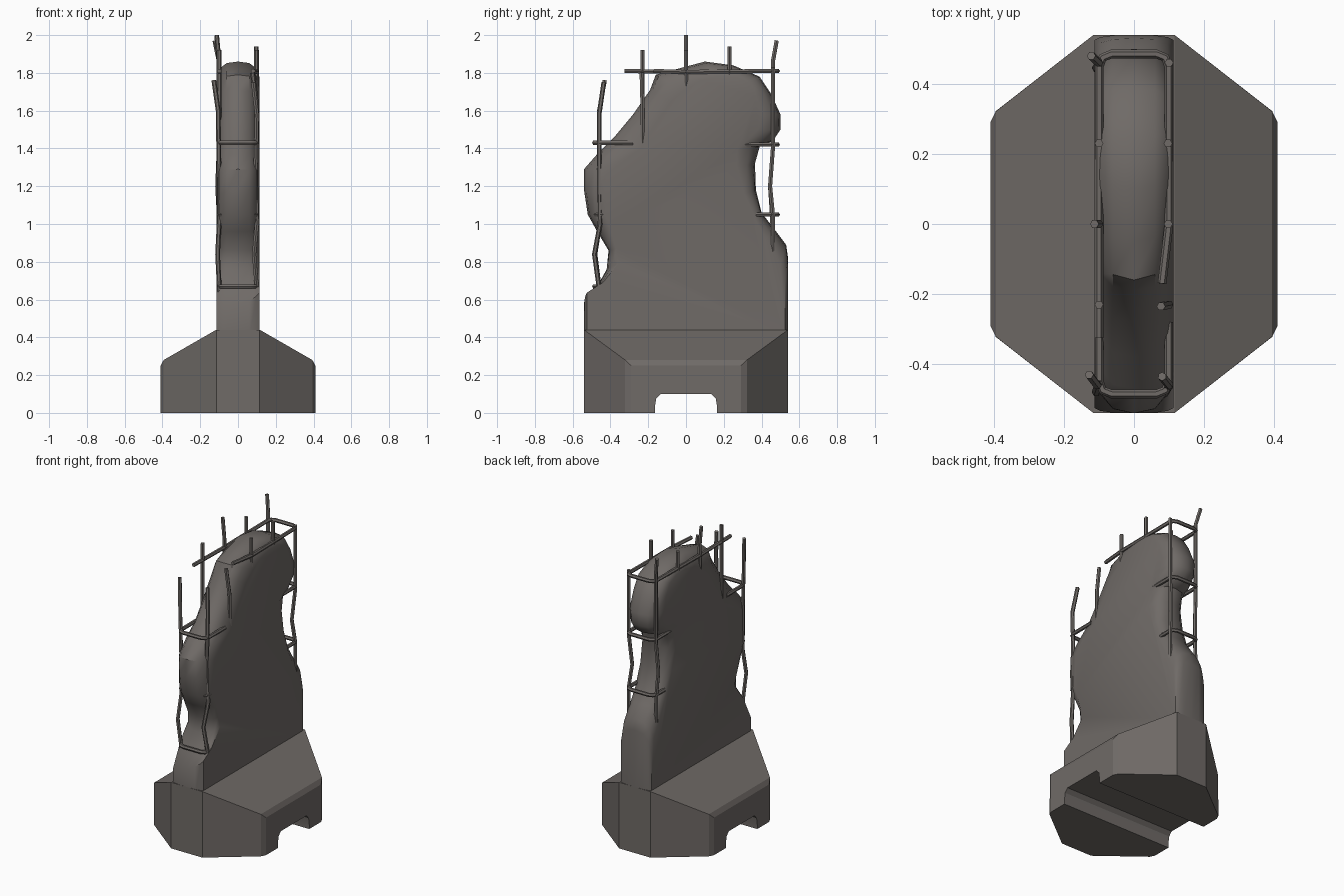
import bpy, bmesh, math

if "Cube" in bpy.data.objects:
    bpy.data.objects.remove(bpy.data.objects["Cube"])

mat = bpy.data.materials.new("weathered grey brown")
mat.diffuse_color = (0.16, 0.145, 0.135, 1)
mat.use_nodes = True
mat.node_tree.nodes["Principled BSDF"].inputs["Base Color"].default_value = mat.diffuse_color


def finish(ob, angle=35):
    bpy.ops.object.select_all(action='DESELECT')
    ob.select_set(True)
    bpy.context.view_layer.objects.active = ob
    bpy.ops.object.shade_smooth_by_angle(angle=math.radians(angle))


def add_mesh(name, bm):
    bmesh.ops.recalc_face_normals(bm, faces=bm.faces)
    me = bpy.data.meshes.new(name)
    bm.to_mesh(me)
    bm.free()
    ob = bpy.data.objects.new(name, me)
    bpy.context.collection.objects.link(ob)
    me.materials.append(mat)
    return ob


# Barrier foot: tapered eight-sided block with sloping shoulders
bm = bmesh.new()
plan = [(.41, -.31, .27), (.41, .31, .27), (.115, .54, .44), (-.115, .54, .44),
        (-.41, .31, .27), (-.41, -.31, .27), (-.115, -.54, .44), (.115, -.54, .44)]
low = [bm.verts.new((x, y, 0)) for x, y, z in plan]
top = [bm.verts.new(p) for p in plan]
bm.faces.new(low)
for i in range(8):
    j = (i + 1) % 8
    bm.faces.new((low[i], low[j], top[j], top[i]))
for ids in ((0, 1, 2, 7), (4, 5, 6, 3), (2, 3, 6, 7)):
    bm.faces.new([top[i] for i in ids])
edges = [e for e in bm.edges if all(abs(v.co.x) > .4 for v in e.verts)
         and not all(v.co.z < .01 for v in e.verts)]
bmesh.ops.bevel(bm, geom=edges, offset=.02, segments=1, affect='EDGES')
foot = add_mesh("barrier_foot", bm)

# Lifting slot cut through the foot
bm = bmesh.new()
slot = [(-.165, -.1), (-.165, .03), (-.158, .075), (-.135, .1),
        (.135, .1), (.158, .075), (.165, .03), (.165, -.1)]
ends = [[bm.verts.new((x, y, z)) for y, z in slot] for x in (-.6, .6)]
for ring in ends:
    bm.faces.new(ring)
for i in range(8):
    j = (i + 1) % 8
    bm.faces.new((ends[0][i], ends[0][j], ends[1][j], ends[1][i]))
cutter = add_mesh("slot_cutter", bm)
mod = foot.modifiers.new("slot", 'BOOLEAN')
mod.operation = 'DIFFERENCE'
mod.solver = 'EXACT'
mod.object = cutter
bpy.context.view_layer.objects.active = foot
bpy.ops.object.modifier_apply(modifier="slot")
bpy.data.objects.remove(cutter)
finish(foot, 25)

# Broken wall: each entry is (y, z) at the middle, then (y, z) at the flat sides
outline = [
    (-.54, .40, -.525, .40), (-.54, .56, -.525, .58), (-.47, .67, -.44, .69),
    (-.42, .76, -.35, .80), (-.41, .86, -.37, .87), (-.47, .96, -.40, .97),
    (-.52, 1.05, -.43, 1.05), (-.54, 1.18, -.42, 1.13), (-.54, 1.29, -.41, 1.27),
    (-.47, 1.37, -.34, 1.34), (-.38, 1.46, -.24, 1.40), (-.28, 1.58, -.16, 1.53),
    (-.19, 1.71, -.08, 1.65), (-.16, 1.79, 0, 1.71), (-.05, 1.82, .08, 1.76),
    (.10, 1.86, .17, 1.78), (.25, 1.84, .26, 1.78), (.39, 1.78, .33, 1.75),
    (.45, 1.69, .37, 1.68), (.50, 1.58, .40, 1.58), (.50, 1.50, .38, 1.50),
    (.46, 1.44, .32, 1.44), (.39, 1.41, .27, 1.39), (.365, 1.32, .27, 1.30),
    (.37, 1.18, .31, 1.16), (.40, 1.06, .37, 1.02), (.47, .97, .42, .92),
    (.53, .89, .50, .78), (.54, .82, .525, .70), (.54, .40, .525, .40)]
stations = [(-.113, 0), (-.096, .55), (-.06, .9), (0, 1), (.06, .9), (.096, .55), (.113, 0)]
bm = bmesh.new()
rings = []
for x, t in stations:
    ring = []
    for i, (by, bz, ry, rz) in enumerate(outline):
        z = rz + (bz - rz) * t
        if i == 1:
            z += x * .5          # front break line climbs from left to right
        ring.append(bm.verts.new((x, ry + (by - ry) * t, z)))
    rings.append(ring)
for a, b in zip(rings, rings[1:]):
    for i in range(len(outline)):
        j = (i + 1) % len(outline)
        bm.faces.new((a[i], a[j], b[j], b[i]))
bm.faces.new(rings[0])
bm.faces.new(rings[-1])
finish(add_mesh("broken_wall", bm), 40)


# Exposed steel bars
def bar(name, pts, r=.0125):
    cu = bpy.data.curves.new(name, 'CURVE')
    cu.dimensions = '3D'
    cu.bevel_depth = r
    cu.bevel_resolution = 1
    cu.use_fill_caps = True
    sp = cu.splines.new('POLY')
    sp.points.add(len(pts) - 1)
    for p, co in zip(sp.points, pts):
        p.co = (*co, 1)
    ob = bpy.data.objects.new(name, cu)
    bpy.context.collection.objects.link(ob)
    cu.materials.append(mat)
    bpy.ops.object.select_all(action='DESELECT')
    ob.select_set(True)
    bpy.context.view_layer.objects.active = ob
    bpy.ops.object.convert(target='MESH')
    finish(bpy.context.object, 40)


def hoop(name, z, y_end, left, right):
    # U-shaped tie wrapping round one end of the wall
    s = math.copysign(1, y_end)
    k, x = .035, .099
    bar(name, left + [(-x, y_end - s * k, z), (-x + .01, y_end - s * .01, z),
                      (-x + k, y_end, z), (x - k, y_end, z),
                      (x - .01, y_end - s * .01, z), (x, y_end - s * k, z)] + right)


hoop("top_tie", 1.81, .485, [(-.1, -.325, 1.81), (-.1, 0, 1.805)],
     [(.1, 0, 1.805), (.08, -.17, 1.81)])
for name, z, y_end, y_in in (("front_upper_tie", 1.43, -.485, -.28),
                             ("front_middle_tie", 1.05, -.485, -.40),
                             ("front_lower_tie", .67, -.485, -.40),
                             ("back_upper_tie", 1.42, .485, .30),
                             ("back_lower_tie", 1.05, .485, .37)):
    hoop(name, z, y_end, [(-.099, y_in, z)], [(.099, y_in, z)])

uprights = {
    "front_left_bar": [(-.1, -.46, .50), (-.1, -.46, .68), (-.108, -.48, .84), (-.1, -.455, 1.0),
                       (-.1, -.455, 1.25), (-.105, -.46, 1.6), (-.128, -.43, 1.76)],
    "front_right_bar": [(.1, -.46, .66), (.085, -.485, .84), (.1, -.455, 1.0),
                        (.092, -.46, 1.25), (.1, -.46, 1.58), (.08, -.435, 1.75)],
    "left_bar_1": [(-.1, -.23, 1.4), (-.1, -.23, 1.92)],
    "right_bar_1": [(.1, -.23, 1.4), (.1, -.23, 1.62), (.077, -.235, 1.8)],
    "left_bar_2": [(-.1, 0, 1.4), (-.1, 0, 1.86), (-.113, 0, 2.0)],
    "right_bar_2": [(.098, 0, 1.4), (.098, 0, 1.92)],
    "left_bar_3": [(-.1, .23, 1.4), (-.1, .23, 1.92)],
    "right_bar_3": [(.097, .23, 1.4), (.097, .23, 1.94)],
    "back_left_bar": [(-.1, .46, .80), (-.1, .455, 1.05), (-.108, .445, 1.2), (-.1, .46, 1.4),
                      (-.1, .46, 1.86), (-.122, .48, 1.97)],
    "back_right_bar": [(.1, .46, .80), (.1, .46, 1.05), (.085, .445, 1.2), (.1, .46, 1.4),
                       (.1, .46, 1.83)]}
for name, pts in uprights.items():
    bar(name, pts)
